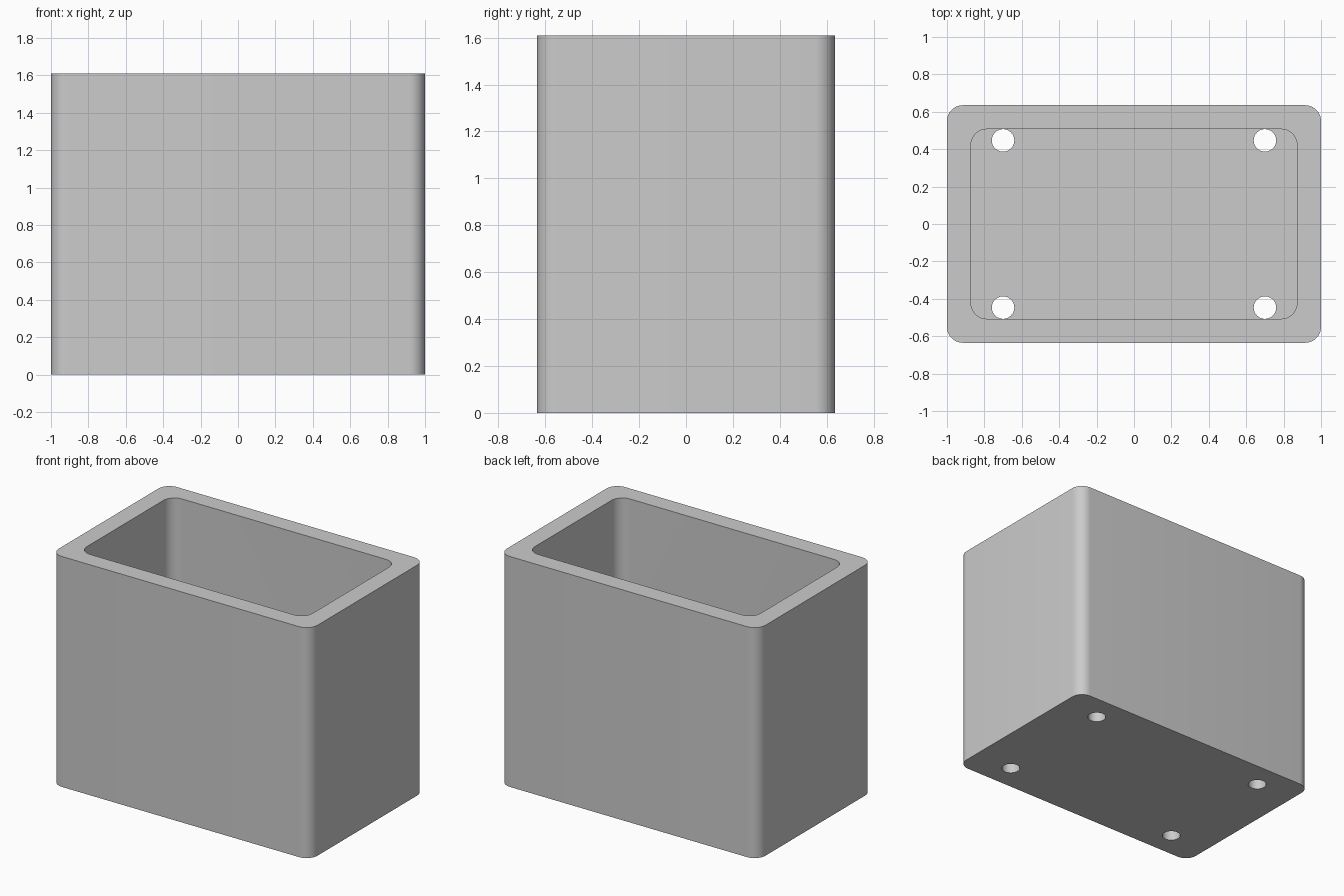
import bpy, bmesh, math

if "Cube" in bpy.data.objects:
    bpy.data.objects.remove(bpy.data.objects["Cube"], do_unlink=True)

WIDTH, DEPTH, HEIGHT = 2.0, 1.27, 1.61
WALL, FLOOR, RADIUS = 0.128, 0.13, 0.085

grey = bpy.data.materials.new("light_grey")
grey.use_nodes = True
grey.diffuse_color = (0.6, 0.6, 0.6, 1)
grey.node_tree.nodes["Principled BSDF"].inputs["Base Color"].default_value = (0.6, 0.6, 0.6, 1)


def rounded_rect(hx, hy, r, steps=10):
    """Counter-clockwise outline of a rectangle with rounded corners."""
    points = []
    for quarter, (sx, sy) in enumerate([(1, 1), (-1, 1), (-1, -1), (1, -1)]):
        for i in range(steps + 1):
            a = math.pi / 2 * (quarter + i / steps)
            points.append((sx * (hx - r) + r * math.cos(a), sy * (hy - r) + r * math.sin(a)))
    return points


def prism(name, outline, z0, z1):
    """Closed upright prism from an outline."""
    bm = bmesh.new()
    face = bm.faces.new([bm.verts.new((x, y, z0)) for x, y in outline])
    top = bmesh.ops.extrude_face_region(bm, geom=[face])["geom"]
    bmesh.ops.translate(bm, vec=(0, 0, z1 - z0),
                        verts=[v for v in top if isinstance(v, bmesh.types.BMVert)])
    bmesh.ops.recalc_face_normals(bm, faces=bm.faces)
    mesh = bpy.data.meshes.new(name)
    bm.to_mesh(mesh)
    bm.free()
    mesh.materials.append(grey)
    obj = bpy.data.objects.new(name, mesh)
    bpy.context.collection.objects.link(obj)
    return obj


def cut(target, cutter):
    cutter.hide_render = True
    cutter.hide_set(True)
    mod = target.modifiers.new(cutter.name, "BOOLEAN")
    mod.operation, mod.solver, mod.object = "DIFFERENCE", "EXACT", cutter


# Outer box with rounded upright edges
box = prism("open_box", rounded_rect(WIDTH / 2, DEPTH / 2, RADIUS), 0, HEIGHT)

# Hollow inside
cut(box, prism("cavity_cutter",
               rounded_rect(WIDTH / 2 - WALL, DEPTH / 2 - WALL, RADIUS), FLOOR, HEIGHT + 0.1))

# Four drain holes through the floor
circle = [(0.06 * math.cos(a), 0.06 * math.sin(a))
          for a in (math.tau * i / 48 for i in range(48))]
for sx in (-1, 1):
    for sy in (-1, 1):
        hole = [(sx * 0.7 + x, sy * 0.447 + y) for x, y in circle]
        cut(box, prism("drain_hole_cutter", hole, -0.1, FLOOR + 0.1))

# Bake the cuts and remove the cutters
bpy.context.view_layer.objects.active = box
box.select_set(True)
cutters = [m.object for m in box.modifiers]
for mod in list(box.modifiers):
    bpy.ops.object.modifier_apply(modifier=mod.name)
for cutter in cutters:
    bpy.data.objects.remove(cutter, do_unlink=True)
bpy.ops.object.shade_smooth_by_angle(angle=math.radians(30))
